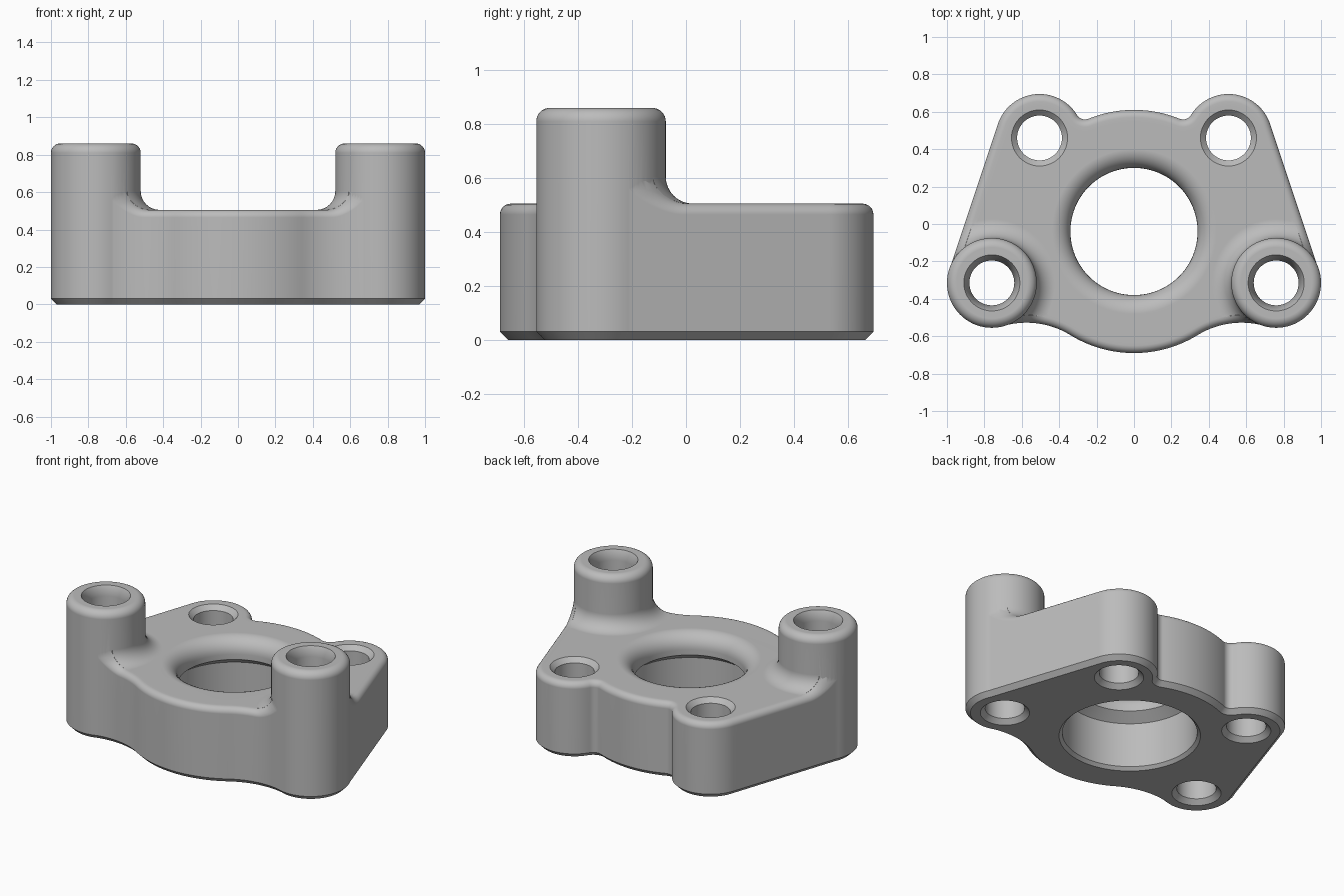
import bpy, bmesh, math
from mathutils import Vector

if "Cube" in bpy.data.objects:
    bpy.data.objects.remove(bpy.data.objects["Cube"])

metal = bpy.data.materials.new("plain_grey")
metal.use_nodes = True
GREY = (0.5, 0.5, 0.5, 1)
metal.diffuse_color = GREY
metal.node_tree.nodes["Principled BSDF"].inputs["Base Color"].default_value = GREY

# Main layout: ring centre, front posts, rear lugs
RING, POST, LUG = Vector((0, -0.04)), Vector((0.76, -0.315)), Vector((0.505, 0.46))
RING_R, POST_R, LUG_R = 0.65, 0.24, 0.235
TOP, POST_TOP, RIM, CHAMFER, FILLET = 0.505, 0.86, 0.04, 0.03, 0.1


def loft(name, rings):
    """Solid skinned through equal-length rings, capped at both ends."""
    bm = bmesh.new()
    loops = [[bm.verts.new(p) for p in ring] for ring in rings]
    n = len(loops[0])
    for a, b in zip(loops, loops[1:]):
        for i in range(n):
            j = (i + 1) % n
            bm.faces.new((a[i], a[j], b[j], b[i]))
    bm.faces.new(loops[0][::-1])
    bm.faces.new(loops[-1])
    bmesh.ops.recalc_face_normals(bm, faces=bm.faces)
    mesh = bpy.data.meshes.new(name)
    bm.to_mesh(mesh)
    bm.free()
    mesh.materials.append(metal)
    ob = bpy.data.objects.new(name, mesh)
    bpy.context.collection.objects.link(ob)
    return ob


def lathe(name, centre, profile, n=72):
    turns = [2 * math.pi * i / n for i in range(n)]
    return loft(name, [[(centre.x + r * math.cos(a), centre.y + r * math.sin(a), z)
                        for a in turns] for r, z in profile])


def combine(target, tool, operation):
    mod = target.modifiers.new("combine", 'BOOLEAN')
    mod.object, mod.operation, mod.solver = tool, operation, 'EXACT'
    bpy.context.view_layer.objects.active = target
    bpy.ops.object.modifier_apply(modifier=mod.name)
    bpy.data.objects.remove(tool)


def angle(v):
    return math.atan2(v.y, v.x)


def blend_centre(c0, r0, c1, r1, side):
    """Centre of the point at distances r0, r1 from two centres."""
    d = c1 - c0
    along = (d.length_squared + r0 * r0 - r1 * r1) / (2 * d.length)
    across = math.sqrt(r0 * r0 - along * along) * side
    u = d.normalized()
    return c0 + u * along + Vector((-u.y, u.x)) * across


def arc(c, r, a0, a1, turn, n):
    """Points with outward normals; turn -1 makes a hollow arc."""
    while (a1 - a0) * turn < 0:
        a1 += 2 * math.pi * turn
    out = []
    for i in range(n):
        a = a0 + (a1 - a0) * i / n
        u = Vector((math.cos(a), math.sin(a)))
        out.append((c + u * r, u * turn))
    return out


# Right half of the plate outline
pr = POST_R - 0.002
r1, r2 = 0.45, 0.05
f1 = blend_centre(RING, RING_R + r1, POST, pr + r1, -1)
f2 = blend_centre(RING, RING_R + r2, LUG, LUG_R + r2, 1)
d = LUG - POST
side = angle(d) - math.acos((pr - LUG_R) / d.length)
un = Vector((math.cos(side), math.sin(side)))
start, end = POST + un * pr, LUG + un * LUG_R
half = arc(RING, RING_R, -math.pi / 2, angle(f1 - RING), 1, 16)
half += arc(f1, r1, angle(RING - f1), angle(POST - f1), -1, 24)
half += arc(POST, pr, angle(f1 - POST), side, 1, 32)
half += [(start.lerp(end, i / 32), un) for i in range(32)]
half += arc(LUG, LUG_R, side, angle(f2 - LUG), 1, 32)
half += arc(f2, r2, angle(LUG - f2), angle(RING - f2), -1, 12)
half += arc(RING, RING_R, angle(f2 - RING), math.pi / 2, 1, 16)
half.append((RING + Vector((0, RING_R)), Vector((0, 1))))
flip = Vector((-1, 1))
outline = half + [(p * flip, n * flip) for p, n in half[-2:0:-1]]


def rise(p):
    """Height of the post fillet above the plate."""
    gap = (Vector((abs(p.x), p.y)) - POST).length - POST_R
    gap = min(max(gap, 0), FILLET)
    return FILLET - math.sqrt(FILLET ** 2 - (FILLET - gap) ** 2)


def ring(inset, z, lift):
    pts = [p - n * inset for p, n in outline]
    return [(p.x, p.y, z + lift * rise(p)) for p in pts]


# Plate with chamfered foot and rounded rim that climbs to the posts
rings = [ring(CHAMFER, 0, 0), ring(0, CHAMFER, 0)]
for i in range(7):
    a = math.pi / 2 * i / 6
    rings.append(ring(RIM * (1 - math.cos(a)), TOP - RIM + RIM * math.sin(a), 1))
rings.append(ring(RIM + 0.02, TOP, 0))
body = loft("flange_body", rings)

# Front posts with flared bases
quarter = [math.pi / 2 * i / 8 for i in range(9)]
flare = [(POST_R + FILLET * (1 - math.cos(a)), TOP + FILLET * (1 - math.sin(a)))
         for a in quarter[::-1]]
flare = [(POST_R + FILLET + 0.005, TOP - 0.05), (POST_R + FILLET + 0.005, TOP - 0.005)] + flare
post = [(POST_R - CHAMFER, 0), (POST_R, CHAMFER)]
post += [(POST_R - 0.05 * (1 - math.cos(a)), POST_TOP - 0.05 * (1 - math.sin(a)))
         for a in quarter]
for s in (-1, 1):
    c = Vector((s * POST.x, POST.y))
    base = lathe("post_base", c, flare)
    clip = loft("clip", [ring(RIM + 0.001, z, 0) for z in (TOP - 0.1, POST_TOP)])
    combine(base, clip, 'INTERSECT')
    combine(body, base, 'UNION')
    combine(body, lathe("post", c, post), 'UNION')

# Bolt holes through posts and lugs
for s in (-1, 1):
    for c, top, depth in ((POST, POST_TOP, 0.06), (LUG, TOP, 0.03)):
        slope = 0.03 / depth * 0.01
        hole = [(0.16, -0.01), (0.12, 0.03), (0.12, top - depth), (0.15 + slope, top + 0.01)]
        combine(body, lathe("hole", Vector((s * c.x, c.y)), hole, 48), 'DIFFERENCE')

# Central bore with wide lower chamber, lip and flared mouth
bore = [(0.44, -0.01), (0.41, 0.02), (0.41, 0.32), (0.34, 0.37)]
bore += [(0.44 - 0.1 * math.cos(a), TOP - 0.1 + 0.1 * math.sin(a)) for a in quarter]
bore.append((0.44, TOP + 0.1))
combine(body, lathe("bore", RING, bore, 96), 'DIFFERENCE')

# Smooth shading with crisp edges
bpy.ops.object.select_all(action='DESELECT')
body.select_set(True)
bpy.context.view_layer.objects.active = body
bpy.ops.object.shade_smooth_by_angle(angle=math.radians(30))
weighted = body.modifiers.new("even_shading", 'WEIGHTED_NORMAL')
weighted.keep_sharp = True
